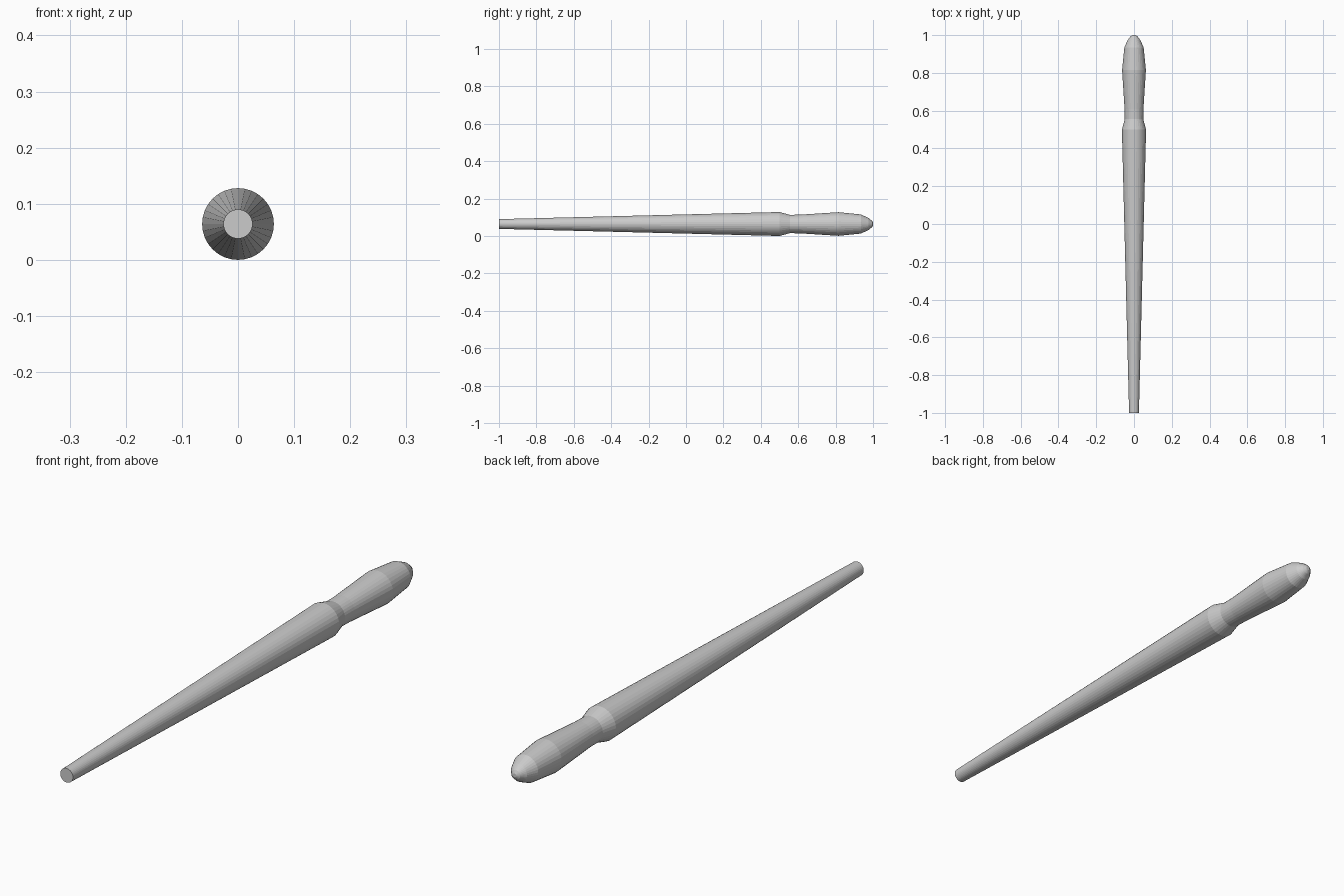
import bpy, bmesh
from math import sin, cos, tau

if "Cube" in bpy.data.objects:
    bpy.data.objects.remove(bpy.data.objects["Cube"])

SIDES = 32
AXIS_Z = 0.064


def lathe(name, profile):
    """Revolve (y, radius) points about the long axis and cap both ends."""
    bm = bmesh.new()
    rings = []
    for y, r in profile:
        rings.append([bm.verts.new((r * cos(tau * i / SIDES), y,
                                    AXIS_Z + r * sin(tau * i / SIDES)))
                      for i in range(SIDES)])
    for a, b in zip(rings, rings[1:]):
        for i in range(SIDES):
            j = (i + 1) % SIDES
            bm.faces.new((a[i], a[j], b[j], b[i]))
    bm.faces.new(rings[0])
    bm.faces.new(rings[-1])
    bmesh.ops.recalc_face_normals(bm, faces=bm.faces)
    mesh = bpy.data.meshes.new(name)
    bm.to_mesh(mesh)
    bm.free()
    obj = bpy.data.objects.new(name, mesh)
    bpy.context.collection.objects.link(obj)
    return obj


# One turned piece: tapered shaft, shoulder, neck, swelling grip, rounded pommel
lathe("turned_rod", [
    (-1.0, 0.026),                                   # blunt tip
    (0.50, 0.064),                                   # shoulder
    (0.555, 0.049),                                  # neck
    (0.61, 0.050),
    (0.815, 0.063),                                  # grip swell
    (0.935, 0.051),
    (0.975, 0.033),
    (0.982, 0.027),                                  # end button
    (0.994, 0.018),
    (1.0, 0.007),
])
